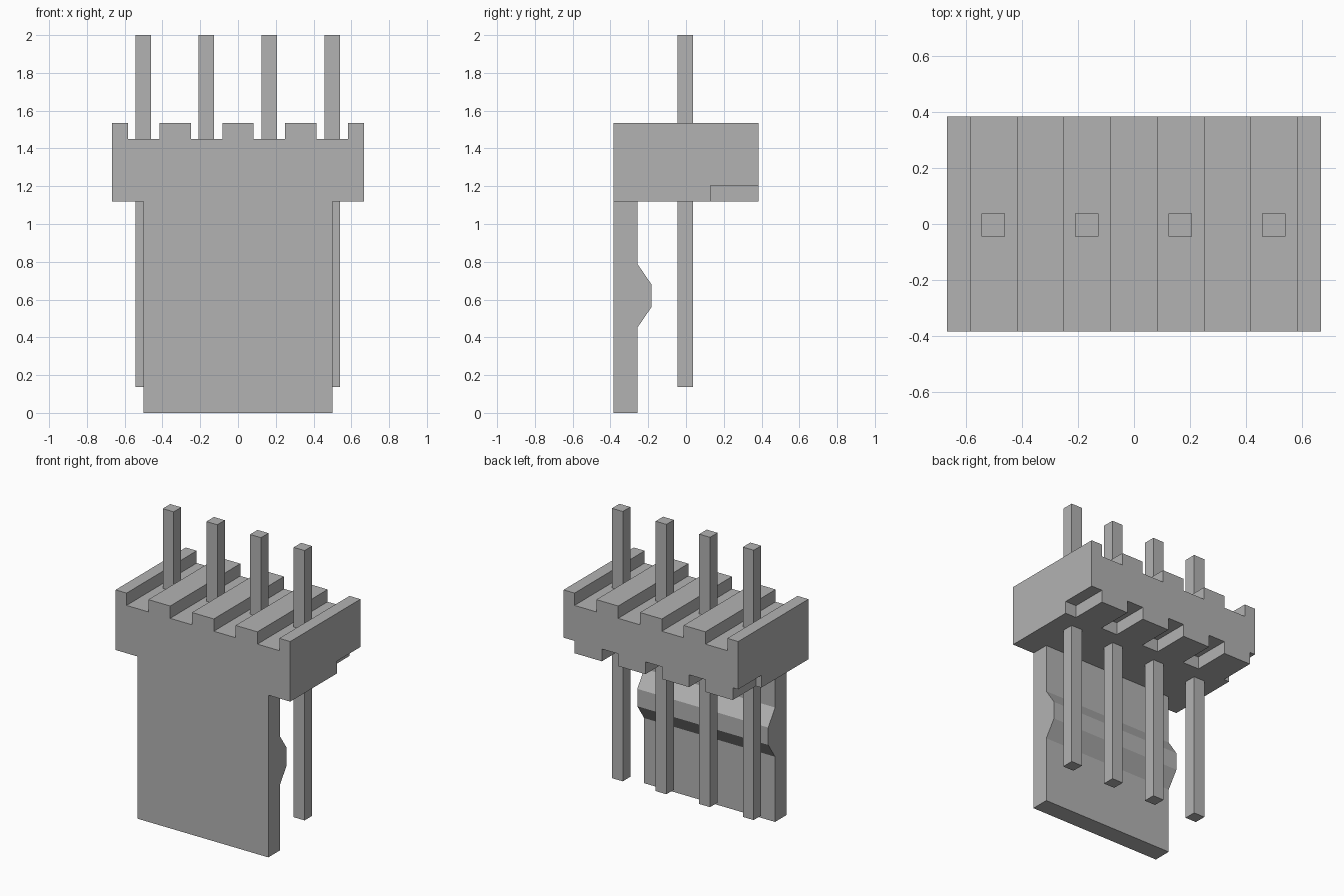
import bpy
import bmesh
from mathutils import Vector

cube = bpy.data.objects.get("Cube")
if cube:
    bpy.data.objects.remove(cube, do_unlink=True)

grey = bpy.data.materials.new("plain grey")
grey.use_nodes = True
grey.diffuse_color = (0.45, 0.45, 0.45, 1)
grey.node_tree.nodes["Principled BSDF"].inputs["Base Color"].default_value = grey.diffuse_color

PITCH = 1 / 3
HALF_DEPTH = 0.383
TOP, GROOVE, BASE = 1.535, 1.45, 1.12


def finish(name, bm):
    """Turn a bmesh into a named, flat shaded object."""
    bmesh.ops.recalc_face_normals(bm, faces=bm.faces)
    mesh = bpy.data.meshes.new(name)
    bm.to_mesh(mesh)
    bm.free()
    mesh.materials.append(grey)
    obj = bpy.data.objects.new(name, mesh)
    bpy.context.collection.objects.link(obj)
    return obj


def add_box(bm, low, high):
    low, high = Vector(low), Vector(high)
    verts = bmesh.ops.create_cube(bm, size=1)["verts"]
    bmesh.ops.scale(bm, verts=verts, vec=high - low)
    bmesh.ops.translate(bm, verts=verts, vec=(low + high) / 2)


def extrude(name, points, offset):
    """Extrude a closed outline along an offset."""
    bm = bmesh.new()
    face = bm.faces.new([bm.verts.new(p) for p in points])
    new = bmesh.ops.extrude_face_region(bm, geom=[face])["geom"]
    bmesh.ops.translate(bm, vec=offset, verts=[v for v in new if isinstance(v, bmesh.types.BMVert)])
    return finish(name, bm)


centres = [(i - 1.5) * PITCH for i in range(4)]

# Housing with a groove across the top at each pin
outline = [(0.667, BASE), (-0.667, BASE), (-0.667, TOP)]
for x in centres:
    left, right = x - PITCH / 4, x + PITCH / 4
    outline += [(left, TOP), (left, GROOVE), (right, GROOVE), (right, TOP)]
outline.append((0.667, TOP))
housing = extrude("housing", [(x, -HALF_DEPTH, z) for x, z in outline], (0, 2 * HALF_DEPTH, 0))

# Notches along the rear lower edge
bm = bmesh.new()
for i in range(5):
    x = 0.583 - i * PITCH
    add_box(bm, (x, 0.13, BASE - 0.1), (x + 0.125, HALF_DEPTH + 0.1, 1.205))
cutter = finish("notch_cutter", bm)
cutter.hide_render = True
cut = housing.modifiers.new("notches", "BOOLEAN")
cut.operation = "DIFFERENCE"
cut.solver = "EXACT"
cut.object = cutter
bpy.context.view_layer.objects.active = housing
bpy.ops.object.modifier_apply(modifier=cut.name)
bpy.data.objects.remove(cutter, do_unlink=True)

# Locking plate with a ridge on its inner side
side = [(-HALF_DEPTH, 0), (-0.258, 0), (-0.258, 0.45), (-0.183, 0.56),
        (-0.183, 0.68), (-0.258, 0.79), (-0.258, BASE), (-HALF_DEPTH, BASE)]
extrude("locking_plate", [(-0.5, y, z) for y, z in side], (1, 0, 0))

# Square contact pins
for i, x in enumerate(centres):
    bm = bmesh.new()
    add_box(bm, (x - 0.043, -0.045, 0.137), (x + 0.04, 0.037, 2))
    finish(f"pin_{i + 1}", bm)
